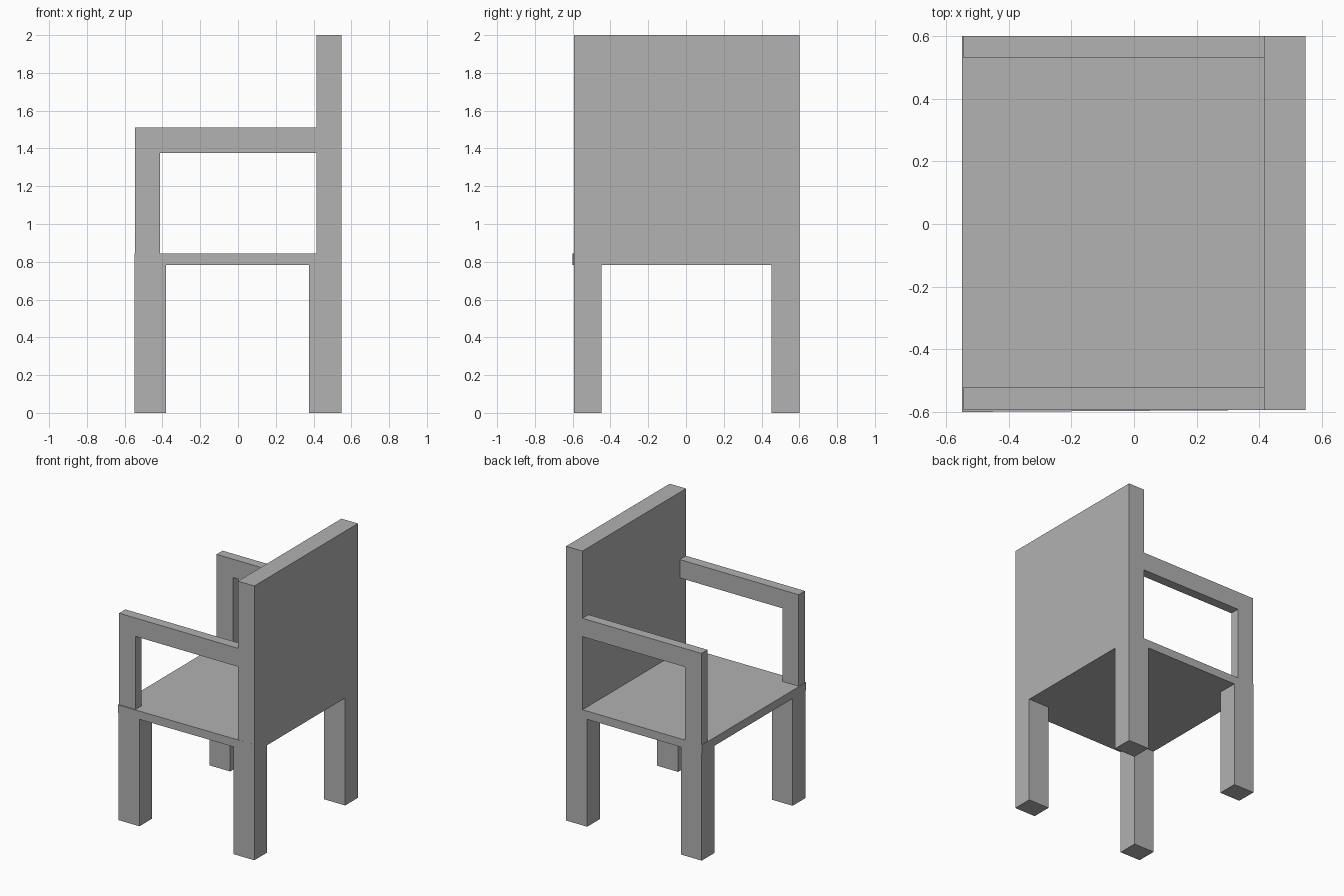
import bpy
import bmesh

if "Cube" in bpy.data.objects:
    bpy.data.objects.remove(bpy.data.objects["Cube"])

grey = bpy.data.materials.new("plain grey")
grey.diffuse_color = (0.445, 0.445, 0.445, 1)
grey.use_nodes = True
grey.node_tree.nodes["Principled BSDF"].inputs["Base Color"].default_value = grey.diffuse_color


def prism(name, outline, z0, z1):
    """Extrude an xy outline from z0 up to z1."""
    bm = bmesh.new()
    face = bm.faces.new([bm.verts.new((x, y, z0)) for x, y in outline])
    top = bmesh.ops.extrude_face_region(bm, geom=[face])["geom"]
    for v in top:
        if isinstance(v, bmesh.types.BMVert):
            v.co.z = z1
    bmesh.ops.recalc_face_normals(bm, faces=bm.faces)
    mesh = bpy.data.meshes.new(name)
    bm.to_mesh(mesh)
    bm.free()
    mesh.materials.append(grey)
    obj = bpy.data.objects.new(name, mesh)
    bpy.context.collection.objects.link(obj)
    return obj


def box(name, x0, x1, y0, y1, z0, z1):
    return prism(name, [(x0, y0), (x1, y0), (x1, y1), (x0, y1)], z0, z1)


FRONT, BACK = -0.547, 0.547          # chair faces -x
RIGHT, LEFT = -0.593, 0.60
REST = 0.415                         # front face of the backrest
SEAT_LOW, SEAT_TOP = 0.783, 0.843

# Seat, with one front corner a touch wider
prism("seat", [(FRONT - 0.002, -0.60), (BACK, RIGHT), (BACK, LEFT),
               (FRONT - 0.002, LEFT)], SEAT_LOW, SEAT_TOP)

# Tall backrest slab
box("backrest", REST, BACK, RIGHT, LEFT, SEAT_TOP, 2.0)

# Legs and armrests on both sides
for side, leg_y, arm_y in (("right", (RIGHT, -0.447), (RIGHT, -0.521)),
                           ("left", (0.453, LEFT), (0.53, LEFT))):
    box(side + "_front_leg", FRONT, -0.38, *leg_y, 0, SEAT_LOW)
    box(side + "_back_leg", 0.377, BACK, *leg_y, 0, SEAT_LOW)
    box(side + "_arm_post", FRONT + 0.003, -0.412, *arm_y, SEAT_TOP, 1.376)
    box(side + "_arm_rail", FRONT + 0.003, REST, *arm_y, 1.376, 1.51)
